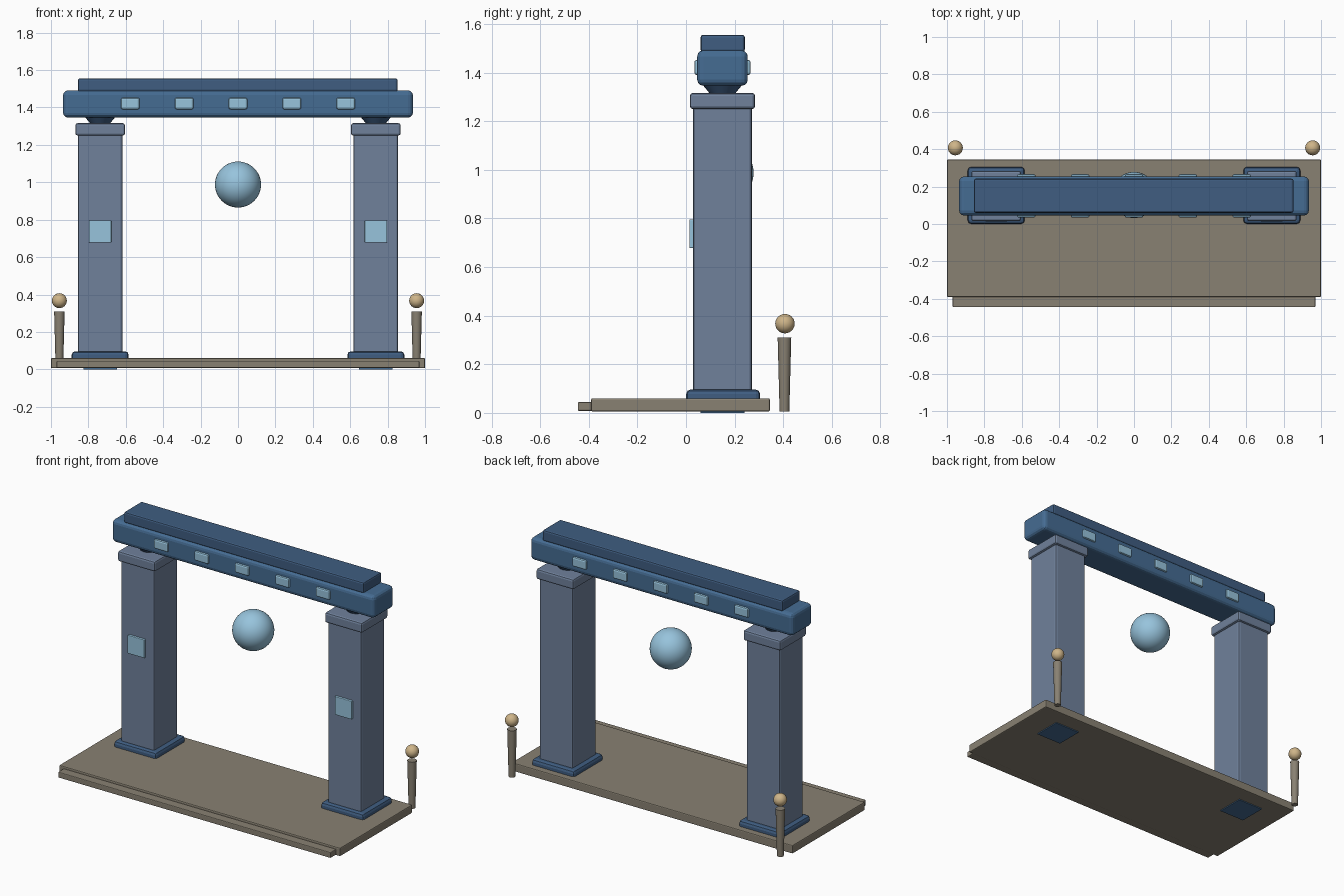
import bpy, math

if "Cube" in bpy.data.objects:
    bpy.data.objects.remove(bpy.data.objects["Cube"])


def material(name, rgb):
    m = bpy.data.materials.new(name)
    m.diffuse_color = (*rgb, 1)
    m.use_nodes = True
    m.node_tree.nodes["Principled BSDF"].inputs["Base Color"].default_value = m.diffuse_color
    return m


BLUE = material("deep_blue", (0.06, 0.15, 0.29))
DARK = material("dark_blue", (0.05, 0.11, 0.22))
SLATE = material("slate", (0.16, 0.22, 0.33))
GLOW = material("pale_blue", (0.31, 0.55, 0.72))
STONE = material("stone", (0.25, 0.22, 0.17))
TAN = material("tan", (0.62, 0.46, 0.25))


def finish(name, mat, bevel=0, segments=2):
    ob = bpy.context.object
    ob.name = name
    ob.data.materials.append(mat)
    if bevel:
        b = ob.modifiers.new("bevel", "BEVEL")
        b.width = bevel
        b.segments = segments
    return ob


def box(name, x, y, z, mat, bevel=0, segments=2):
    """Box from (min, max) ranges on each axis."""
    bpy.ops.mesh.primitive_cube_add(
        size=1, location=[(a + b) / 2 for a, b in (x, y, z)])
    bpy.context.object.scale = [b - a for a, b in (x, y, z)]
    bpy.ops.object.transform_apply(location=False, rotation=False, scale=True)
    return finish(name, mat, bevel, segments)


def ball(name, loc, r, mat, seg=32):
    bpy.ops.mesh.primitive_uv_sphere_add(
        segments=seg, ring_count=seg // 2, radius=r, location=loc)
    bpy.ops.object.shade_smooth()
    return finish(name, mat)


def cone(name, x, y, z, r_bottom, r_top, mat, sides=24):
    bpy.ops.mesh.primitive_cone_add(
        vertices=sides, radius1=r_bottom, radius2=r_top,
        depth=z[1] - z[0], location=(x, y, sum(z) / 2))
    bpy.ops.object.shade_smooth_by_angle(angle=math.radians(40))
    return finish(name, mat)


def span(c, half):
    return (c - half, c + half)


Y = 0.15  # depth line of the gate

# Ground slab and front step
box("platform", (-1, 1), (-0.39, 0.345), (0.006, 0.06), STONE, 0.006)
box("front_step", (-0.97, 0.97), (-0.445, -0.38), (0.008, 0.045), STONE, 0.005)

for side, s in (("left", -1), ("right", 1)):
    px = 0.737 * s
    # Pillar with foot, base, capital and bearing
    box(side + "_foot", span(px, 0.09), span(Y, 0.09), (0, 0.03), BLUE)
    box(side + "_base", span(px, 0.152), span(Y + 0.003, 0.152), (0.04, 0.096), DARK, 0.018)
    box(side + "_pillar", span(px, 0.119), span(Y, 0.121), (0.05, 1.26), SLATE, 0.012)
    box(side + "_capital", span(px, 0.133), span(Y, 0.134), (1.25, 1.316), SLATE, 0.012)
    cone(side + "_bearing", px, Y, (1.305, 1.36), 0.045, 0.09, DARK)
    # Square light panel on the pillar front
    box(side + "_pillar_panel", span(px, 0.06), (0.014, 0.05), (0.678, 0.796), GLOW, 0.004)
    # Rear lamp post
    cone(side + "_lamp_post", 0.955 * s, 0.405, (0.006, 0.31), 0.02, 0.028, STONE)
    ball(side + "_lamp", (0.955 * s, 0.407, 0.367), 0.04, TAN, 24)

# Lintel and top cap
box("lintel", (-0.935, 0.935), (0.046, 0.254), (1.346, 1.491), BLUE, 0.025, 3)
box("lintel_cap", (-0.856, 0.853), (0.06, 0.242), (1.485, 1.555), DARK, 0.01)

# Row of small lights on both faces of the lintel
for i in range(5):
    lx = (i - 2) * 0.288
    for face, y in (("front", (0.034, 0.08)), ("back", (0.22, 0.266))):
        box(f"{face}_light_{i + 1}", span(lx, 0.05), y, (1.39, 1.452), GLOW, 0.01)

# Floating orb
ball("orb", (0, 0.155, 0.988), 0.123, GLOW, 48)
